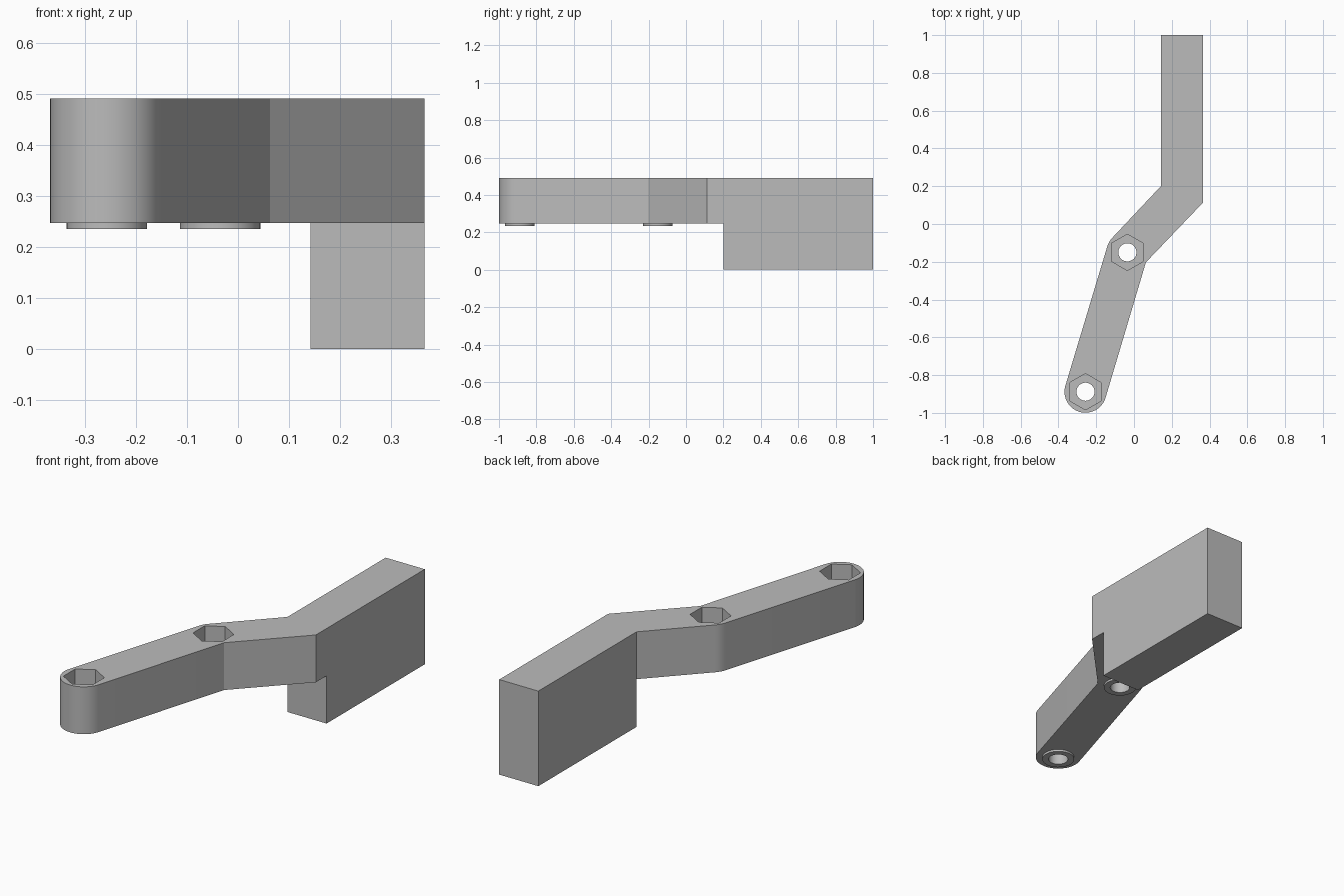
import bpy
import bmesh
from math import cos, sin, radians, pi

if "Cube" in bpy.data.objects:
    bpy.data.objects.remove(bpy.data.objects["Cube"], do_unlink=True)

TOP, UNDER, WASHER = 0.49, 0.246, 0.235
END, JOINT, R = (-0.257, -0.888), (-0.035, -0.15), 0.111

grey = bpy.data.materials.new("plain grey")
grey.use_nodes = True
colour = (0.5, 0.5, 0.5, 1)
grey.diffuse_color = colour
grey.node_tree.nodes["Principled BSDF"].inputs["Base Color"].default_value = colour


def make_object(name, bm):
    bmesh.ops.recalc_face_normals(bm, faces=bm.faces)
    mesh = bpy.data.meshes.new(name)
    bm.to_mesh(mesh)
    bm.free()
    mesh.materials.append(grey)
    obj = bpy.data.objects.new(name, mesh)
    bpy.context.collection.objects.link(obj)
    return obj


def arc(centre, radius, start, end, steps):
    angles = [radians(start + (end - start) * i / steps) for i in range(steps + 1)]
    return [(centre[0] + radius * cos(a), centre[1] + radius * sin(a)) for a in angles]


def prism(name, centre, radius, sides, z0, z1):
    bm = bmesh.new()
    ring = arc(centre, radius, 90, 450, sides)[:-1]
    low = bm.faces.new([bm.verts.new((x, y, z0)) for x, y in ring])
    high = bm.faces.new([bm.verts.new((x, y, z1)) for x, y in ring])
    for i in range(sides):
        j = (i + 1) % sides
        bm.faces.new((low.verts[i], low.verts[j], high.verts[j], high.verts[i]))
    return make_object(name, bm)


# Bent arm outline, with the mounting block as its straight tail
arm = arc(END, R, 163.3, 343.3, 32) + [(0.063, -0.203), (0.365, 0.113), (0.365, 0.2)]
tail = [(0.365, 1.0), (0.142, 1.0)]
rest = [(0.142, 0.2)] + arc(JOINT, R, 136.4, 163.3, 6)
outline = arm + tail + rest
bm = bmesh.new()
low = [bm.verts.new((x, y, UNDER)) for x, y in outline]
high = [bm.verts.new((x, y, TOP)) for x, y in outline]
n, k = len(outline), len(arm)
for i in range(n):
    j = (i + 1) % n
    bm.faces.new((low[i], low[j], high[j], high[i]))
for ring in (low, high):
    bm.faces.new(ring[:k] + ring[k + 2:])
    block = bm.faces.new(ring[k - 1:k + 3])
    if ring is low:
        block_bottom = block

# Pull the block down to the ground
made = bmesh.ops.extrude_discrete_faces(bm, faces=[block_bottom])["faces"]
bmesh.ops.translate(bm, verts=made[0].verts[:], vec=(0, 0, -UNDER))
bmesh.ops.remove_doubles(bm, verts=bm.verts, dist=0.0001)
bracket = make_object("bracket_arm", bm)
bpy.context.view_layer.objects.active = bracket
bracket.select_set(True)


def combine(tool, operation):
    tool.hide_render = True
    mod = bracket.modifiers.new(tool.name, "BOOLEAN")
    mod.operation, mod.solver, mod.object = operation, "EXACT", tool
    bpy.ops.object.modifier_apply(modifier=mod.name)
    bpy.data.objects.remove(tool, do_unlink=True)


# Raised washers below, hex nut pockets above and bolt holes right through
for label, centre in (("end", END), ("joint", JOINT)):
    combine(prism(label + "_washer", centre, 0.079, 40, WASHER, UNDER + 0.02), "UNION")
    combine(prism(label + "_nut_pocket", centre, 0.096, 6, TOP - 0.12, TOP + 0.1), "DIFFERENCE")
    combine(prism(label + "_bolt_hole", centre, 0.048, 32, 0.1, TOP + 0.1), "DIFFERENCE")

bpy.ops.object.shade_smooth_by_angle(angle=radians(20))
